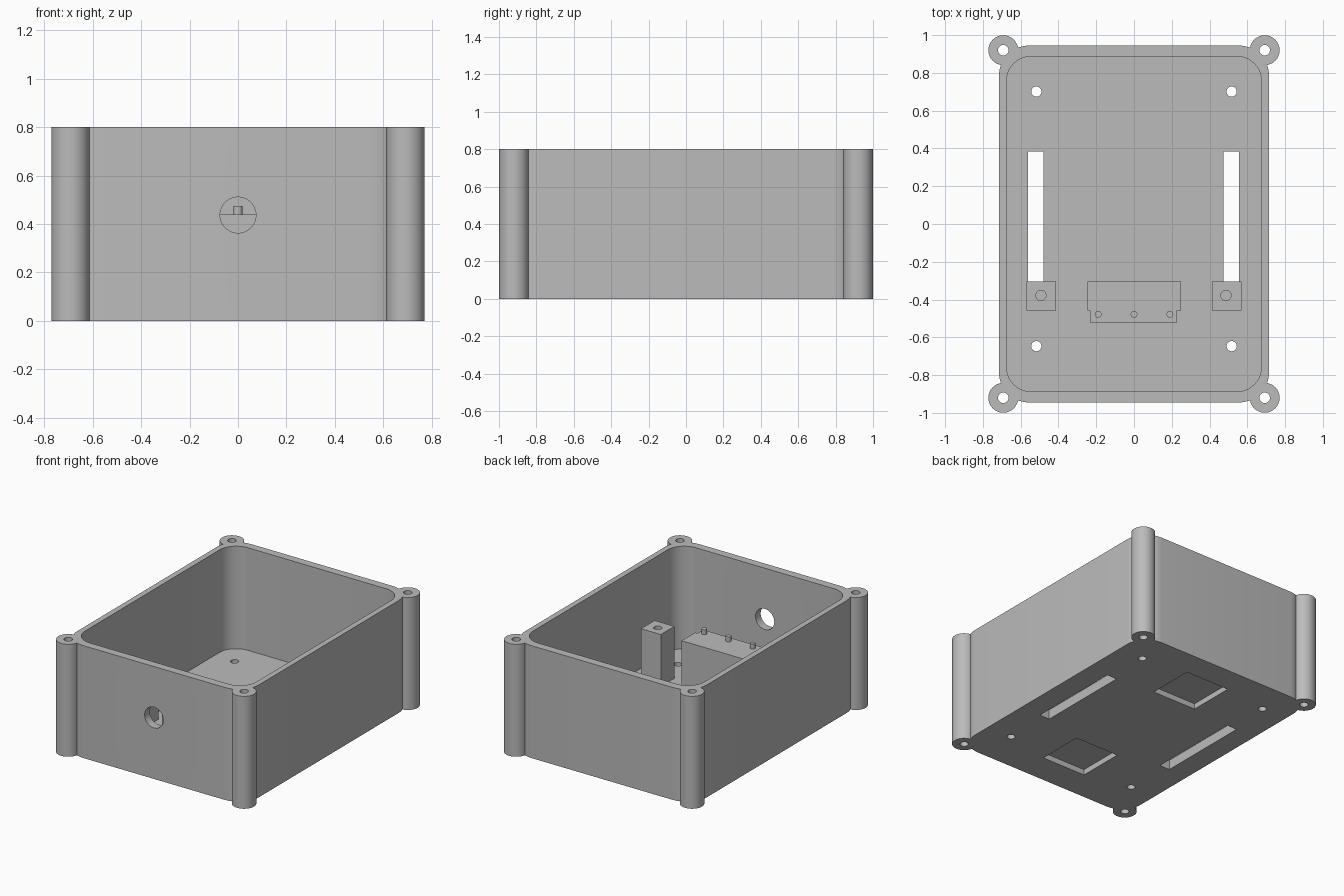
import bpy, bmesh
from math import cos, sin, pi
from mathutils import Matrix

cube = bpy.data.objects.get("Cube")
if cube:
    bpy.data.objects.remove(cube, do_unlink=True)

GREY = (0.5, 0.5, 0.5, 1)
mat = bpy.data.materials.new("plain grey")
mat.use_nodes = True
mat.diffuse_color = GREY
mat.node_tree.nodes["Principled BSDF"].inputs["Base Color"].default_value = GREY

HEIGHT, FLOOR, POST_TOP = 0.8, 0.07, 0.44
SIGNS = [(x, y) for x in (-1, 1) for y in (-1, 1)]


def rect(x0, x1, y0, y1):
    return [(x0, y0), (x1, y0), (x1, y1), (x0, y1)]


def circle(x, y, r, n=32):
    return [(x + r * cos(2 * pi * i / n), y + r * sin(2 * pi * i / n)) for i in range(n)]


def rounded(hx, hy, r, n=10):
    pts = []
    for k, (sx, sy) in enumerate([(1, 1), (-1, 1), (-1, -1), (1, -1)]):
        for i in range(n + 1):
            a = (k + i / n) * pi / 2
            pts.append((sx * (hx - r) + r * cos(a), sy * (hy - r) + r * sin(a)))
    return pts


def prism(name, outlines, z0, z1, matrix=None):
    """One object holding an upright prism for each outline."""
    bm = bmesh.new()
    for pts in outlines:
        face = bm.faces.new([bm.verts.new((x, y, z0)) for x, y in pts])
        top = bmesh.ops.extrude_face_region(bm, geom=[face])["geom"]
        bmesh.ops.translate(bm, vec=(0, 0, z1 - z0),
                            verts=[v for v in top if isinstance(v, bmesh.types.BMVert)])
    bmesh.ops.recalc_face_normals(bm, faces=bm.faces)
    if matrix:
        bm.transform(matrix)
    mesh = bpy.data.meshes.new(name)
    bm.to_mesh(mesh)
    bm.free()
    mesh.materials.append(mat)
    obj = bpy.data.objects.new(name, mesh)
    bpy.context.collection.objects.link(obj)
    return obj


def combine(obj, tool, operation="DIFFERENCE"):
    tool.hide_render = True
    mod = obj.modifiers.new(operation.lower(), "BOOLEAN")
    mod.operation, mod.object, mod.solver = operation, tool, "EXACT"
    bpy.context.view_layer.objects.active = obj
    bpy.ops.object.modifier_apply(modifier=mod.name)
    bpy.data.objects.remove(tool, do_unlink=True)


# Open box with round screw columns on its corners
box = prism("enclosure", [rounded(0.715, 0.945, 0.16)], 0, HEIGHT)
columns = [(sx * 0.692, sy * 0.92) for sx, sy in SIGNS]
for x, y in columns:
    combine(box, prism("column", [circle(x, y, 0.079, 48)], 0, HEIGHT), "UNION")
combine(box, prism("cavity", [rounded(0.675, 0.887, 0.13)], FLOOR, 1))
combine(box, prism("column_holes", [circle(x, y, 0.028) for x, y in columns], -0.1, 1))

# Floor screw holes and long vent slots
openings = [circle(sx * 0.517, 0.027 + sy * 0.674, 0.027) for sx, sy in SIGNS]
openings += [rect(c - 0.04, c + 0.04, -0.305, 0.385) for c in (-0.52, 0.515)]
combine(box, prism("floor_openings", openings, -0.1, 0.15))

# Square pockets under the floor
pockets = [rect(-0.175, 0.175, c - 0.17, c + 0.17) for c in (-0.552, 0.583)]
combine(box, prism("underside_pockets", pockets, -0.1, 0.04))

# Round cable hole in the front wall
turn = Matrix.Translation((0, 0, 0.437)) @ Matrix.Rotation(pi / 2, 4, "X")
combine(box, prism("cable_hole", [circle(0, 0, 0.074, 48)], 0.8, 1.1, turn))

# Two posts with blind screw holes
parts = [box]
for name, c in (("right_post", -0.49), ("left_post", 0.49)):
    post = prism(name, [rect(c - 0.078, c + 0.078, -0.458, -0.305)], FLOOR, POST_TOP)
    combine(post, prism("post_hole", [circle(c - 0.003, -0.378, 0.027)], 0.25, 0.6))
    parts.append(post)

# Stepped support block with three locating pins
block = [(-0.245, -0.305), (-0.245, -0.458), (-0.232, -0.458), (-0.232, -0.522),
         (0.228, -0.522), (0.228, -0.458), (0.248, -0.458), (0.248, -0.305)]
parts.append(prism("support_block", [block], FLOOR, POST_TOP))
parts.append(prism("locating_pins", [circle(x, -0.478, 0.018) for x in (-0.19, 0, 0.19)],
                   POST_TOP, 0.475))

# Smooth the round walls, keep edges sharp
bpy.ops.object.select_all(action="DESELECT")
for obj in parts:
    obj.select_set(True)
bpy.context.view_layer.objects.active = box
bpy.ops.object.shade_smooth_by_angle()
